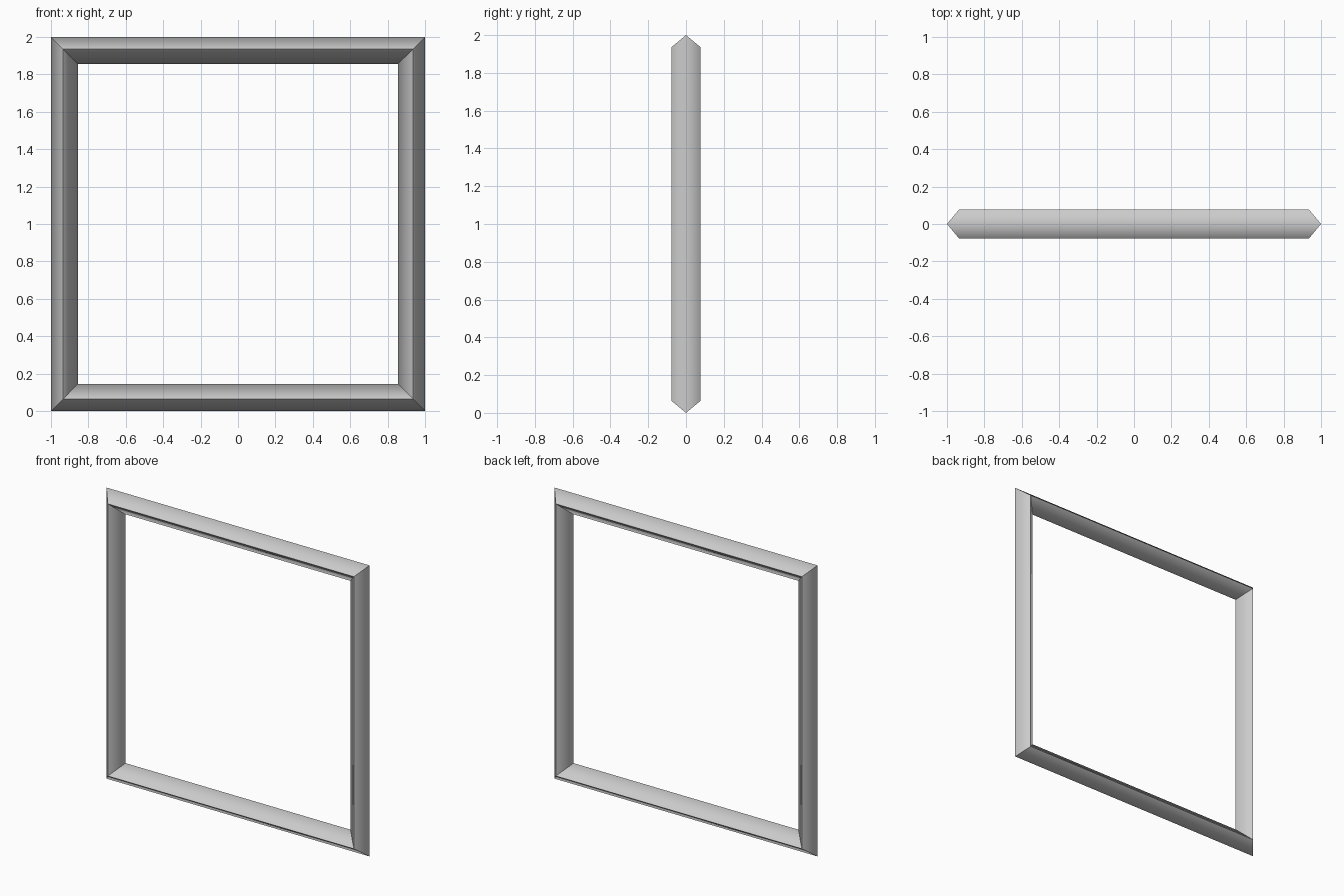
import bpy, bmesh

if "Cube" in bpy.data.objects:
    bpy.data.objects.remove(bpy.data.objects["Cube"])

# Diamond cross-section: (half-width of the square ring, depth)
profile = [(1.0, 0.0), (0.935, -0.078), (0.855, 0.0), (0.935, 0.078)]
corners = [(-1, -1), (1, -1), (1, 1), (-1, 1)]

# Sweep the section around four mitred corners
bm = bmesh.new()
rings = [[bm.verts.new((sx * r, y, 1 + sz * r)) for r, y in profile]
         for sx, sz in corners]
for i in range(4):
    a, b = rings[i], rings[(i + 1) % 4]
    for j in range(4):
        k = (j + 1) % 4
        bm.faces.new((a[j], b[j], b[k], a[k])).smooth = True
bmesh.ops.recalc_face_normals(bm, faces=bm.faces)

# Mitres and front/back ridges are crisp; the mid-depth edges shade softly
for e in bm.edges:
    v, w = e.verts
    mitre = abs(abs(v.co.x) - abs(w.co.x)) > 1e-4 or abs(v.co.y - w.co.y) > 1e-4
    e.smooth = not (mitre or abs(v.co.y) > 0.01)

mesh = bpy.data.meshes.new("square_frame")
bm.to_mesh(mesh)
bm.free()
frame = bpy.data.objects.new("square_frame", mesh)
bpy.context.collection.objects.link(frame)
